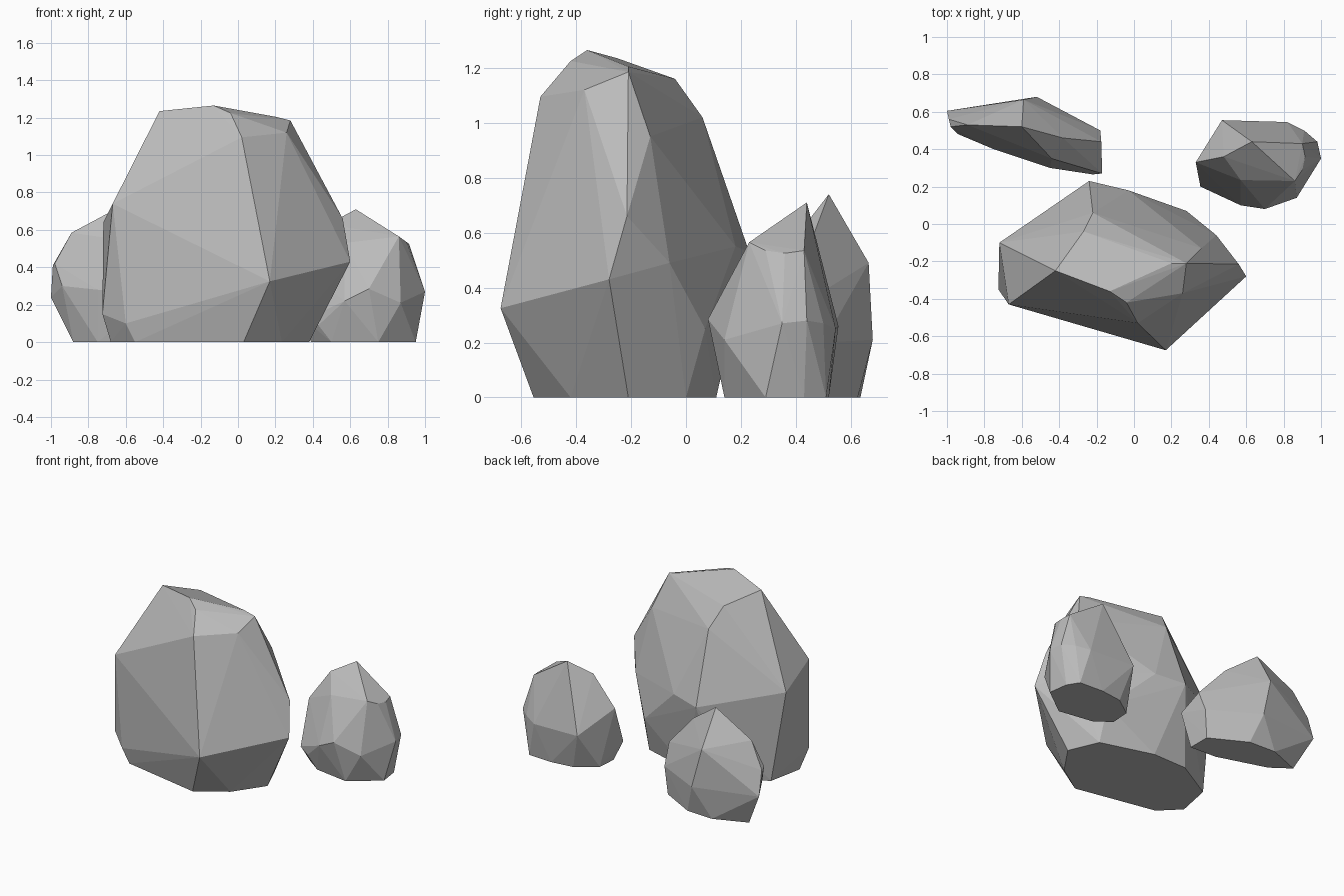
import bpy, bmesh

# one stone colour for every rock
stone = bpy.data.materials.new("stone_grey")
stone.diffuse_color = (0.5, 0.5, 0.5, 1)


def rock(name, base, corners):
    """Faceted boulder: hull around a flat footprint and its outer corners."""
    bm = bmesh.new()
    for x, y in base:
        bm.verts.new((x, y, 0))
    for p in corners:
        bm.verts.new(p)
    out = bmesh.ops.convex_hull(bm, input=bm.verts[:])
    loose = {v for v in out["geom_interior"] + out["geom_unused"]
             if isinstance(v, bmesh.types.BMVert)}
    bmesh.ops.delete(bm, geom=list(loose), context='VERTS')
    bmesh.ops.recalc_face_normals(bm, faces=bm.faces[:])
    mesh = bpy.data.meshes.new(name)
    bm.to_mesh(mesh)
    bm.free()
    mesh.materials.append(stone)
    bpy.context.collection.objects.link(bpy.data.objects.new(name, mesh))


# tall boulder in front
rock("large_rock",
     [(0.03, -0.555), (0.235, -0.42), (0.38, -0.21), (0.29, 0.0), (-0.08, 0.11),
      (-0.34, 0.105), (-0.63, -0.06), (-0.68, -0.31), (-0.55, -0.44)],
     [  # crown
      (-0.42, -0.25, 1.235), (-0.13, -0.36, 1.265), (-0.27, -0.04, 1.16),
      (-0.22, 0.06, 1.02), (0.28, -0.21, 1.185), (0.20, -0.21, 1.205),
      (0.26, -0.37, 1.12), (-0.04, -0.42, 1.225), (0.02, -0.53, 1.095),
      # flanks
      (0.36, -0.13, 0.95), (0.56, -0.215, 0.66), (0.60, -0.28, 0.43),
      (0.44, -0.06, 0.49), (0.28, 0.07, 0.25), (-0.03, 0.18, 0.55),
      (-0.24, 0.23, 0.53), (-0.72, -0.10, 0.64), (-0.67, -0.43, 0.74),
      (-0.725, -0.35, 0.15), (-0.60, -0.45, 0.10), (0.17, -0.675, 0.325)])

# rounded boulder at the right
rock("right_rock",
     [(0.95, 0.29), (0.93, 0.43), (0.88, 0.51), (0.70, 0.52), (0.54, 0.50),
      (0.40, 0.40), (0.39, 0.26), (0.50, 0.18), (0.75, 0.14)],
     [  # crown
      (0.63, 0.44, 0.71), (0.48, 0.36, 0.63), (0.57, 0.235, 0.53),
      (0.86, 0.23, 0.565), (0.90, 0.29, 0.535), (0.915, 0.36, 0.525),
      (0.90, 0.43, 0.535),
      # flanks
      (0.33, 0.33, 0.41), (0.355, 0.20, 0.12), (0.43, 0.17, 0.09),
      (0.57, 0.10, 0.22), (0.70, 0.08, 0.285), (0.87, 0.14, 0.21),
      (1.0, 0.35, 0.27), (0.98, 0.44, 0.28), (0.91, 0.50, 0.27),
      (0.82, 0.545, 0.25), (0.47, 0.555, 0.26)])

# thin slab at the back left
rock("left_rock",
     [(-0.20, 0.49), (-0.45, 0.625), (-0.65, 0.635), (-0.88, 0.545),
      (-0.75, 0.45), (-0.40, 0.34), (-0.20, 0.33)],
     [  # ridge
      (-0.60, 0.52, 0.74), (-0.59, 0.665, 0.49), (-0.38, 0.46, 0.58),
      (-0.44, 0.35, 0.52), (-0.89, 0.53, 0.585),
      # rim
      (-0.98, 0.52, 0.42), (-0.99, 0.56, 0.41), (-1.0, 0.605, 0.24),
      (-0.94, 0.48, 0.30), (-0.75, 0.40, 0.28), (-0.45, 0.30, 0.25),
      (-0.22, 0.265, 0.22), (-0.17, 0.27, 0.27), (-0.175, 0.44, 0.35),
      (-0.18, 0.50, 0.20), (-0.52, 0.68, 0.21)])
